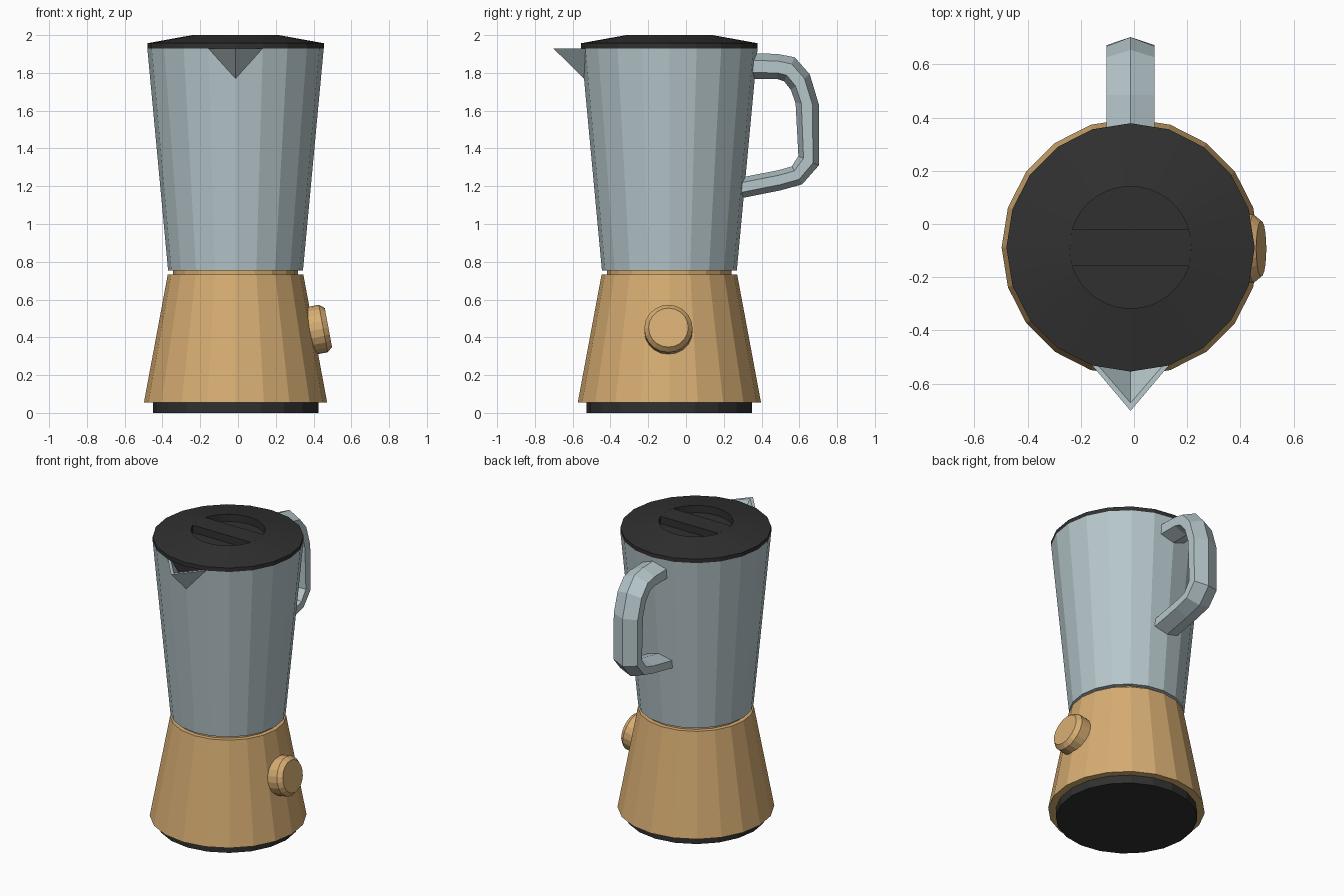
import bpy, bmesh, math
from mathutils import Vector, Matrix

if "Cube" in bpy.data.objects:
    bpy.data.objects.remove(bpy.data.objects["Cube"])

CX, CY = -0.013, -0.088      # axis of the round body
SIDES = 20


def material(name, rgb):
    m = bpy.data.materials.new(name)
    m.diffuse_color = (*rgb, 1)
    m.use_nodes = True
    m.node_tree.nodes["Principled BSDF"].inputs["Base Color"].default_value = m.diffuse_color
    return m


GLASS = material("pale_blue_grey", (0.47, 0.57, 0.60))
TAN = material("warm_tan", (0.68, 0.42, 0.17))
DARK = material("charcoal", (0.03, 0.03, 0.03))


def finish(bm, name, mat):
    bmesh.ops.recalc_face_normals(bm, faces=bm.faces[:])
    me = bpy.data.meshes.new(name)
    bm.to_mesh(me)
    bm.free()
    me.materials.append(mat)
    ob = bpy.data.objects.new(name, me)
    bpy.context.collection.objects.link(ob)
    return ob


def ring(r, z, n=SIDES, sides=None):
    """n points on a circle, or lying on the flat edges of a polygon with fewer sides."""
    pts = []
    for i in range(n):
        a = 2 * math.pi * i / n
        rr = r
        if sides:
            step = 2 * math.pi / sides
            rr = r * math.cos(step / 2) / math.cos((a + 1e-9) % step - step / 2)
        pts.append(Vector((rr * math.cos(a), rr * math.sin(a), z)))
    return pts


def skin(rings, matrix=None):
    """Bridge closed rings in order and cap both ends."""
    bm = bmesh.new()
    loops = [[bm.verts.new(p) for p in r] for r in rings]
    n = len(rings[0])
    for a, b in zip(loops, loops[1:]):
        for j in range(n):
            k = (j + 1) % n
            bm.faces.new((a[j], a[k], b[k], b[j]))
    bm.faces.new(loops[0][::-1])
    bm.faces.new(loops[-1])
    bmesh.ops.transform(bm, matrix=matrix or Matrix.Translation((CX, CY, 0)),
                        verts=bm.verts[:])
    return bm, loops


def turned(name, profile, mat, matrix=None):
    return finish(skin([ring(r, z) for r, z in profile], matrix)[0], name, mat)


# Foot, motor base with neck
turned("foot", [(0.438, 0), (0.438, 0.07)], DARK)
turned("motor_base", [(0.485, 0.055), (0.359, 0.732), (0.33, 0.732), (0.33, 0.757)], TAN)

# Control knob, square to the sloping base wall
tilt = math.atan2(0.126, 0.677)
knob_matrix = Matrix.Translation((0.40, CY - 0.005, 0.437)) @ Matrix.Rotation(math.pi / 2 - tilt, 4, 'Y')
turned("control_knob", [(0.128, -0.02), (0.128, 0.052), (0.105, 0.08)], TAN, knob_matrix)

# Jug: double-walled, front rim corner pulled out into a pouring spout
FRONT = SIDES * 3 // 4
rings = [ring(r, z) for r, z in [(0.357, 0.753), (0.452, 1.77), (0.467, 1.93),
                                 (0.447, 1.93), (0.432, 1.77), (0.338, 0.773)]]
rings[2][FRONT].y = -0.615
rings[3][FRONT].y = -0.585
bm, loops = skin(rings)
for top, low in ((loops[2], loops[1]), (loops[3], loops[4])):
    for side in (FRONT - 1, FRONT + 1):
        face = next(f for f in low[FRONT].link_faces
                    if top[FRONT] in f.verts and top[side] in f.verts)
        bmesh.utils.face_split(face, low[FRONT], top[side])
finish(bm, "jug", GLASS)

# Handle: six-sided section swept between an outer and an inner ridge line
outer = [(0.345, 1.905), (0.485, 1.90), (0.575, 1.883), (0.655, 1.793), (0.703, 1.634),
         (0.703, 1.31), (0.615, 1.21), (0.50, 1.178), (0.285, 1.135)]
inner = [(0.345, 1.767), (0.485, 1.767), (0.52, 1.755), (0.555, 1.71), (0.58, 1.64),
         (0.595, 1.36), (0.56, 1.305), (0.49, 1.285), (0.285, 1.245)]
section = [(0, 0), (0.09, 0.28), (0.09, 0.75), (0, 1), (-0.09, 0.75), (-0.09, 0.28)]
sections = [[Vector((x, o[0] + (i[0] - o[0]) * t, o[1] + (i[1] - o[1]) * t))
             for x, t in section] for o, i in zip(outer, inner)]
finish(skin(sections, Matrix.Translation((CX, 0, 0)))[0], "handle", GLASS)

# Lid with a plug below and a round finger recess on top
N = 60
finish(skin([ring(0.42, 1.83, N, SIDES), ring(0.42, 1.93, N, SIDES),
             ring(0.467, 1.93, N, SIDES), ring(0.467, 1.957, N, SIDES),
             ring(0.229, 2.0, N), ring(0.229, 1.95, N)])[0], "lid", DARK)

# Grip bar left standing across the recess
half = math.asin(0.068 / 0.229)
bar = [(0.229 * math.cos(a + half * k / 2), 0.229 * math.sin(a + half * k / 2))
       for a in (0, math.pi) for k in range(-2, 3)]
finish(skin([[Vector((x, y, z)) for x, y in bar] for z in (1.945, 2.0)])[0], "lid_grip", DARK)
